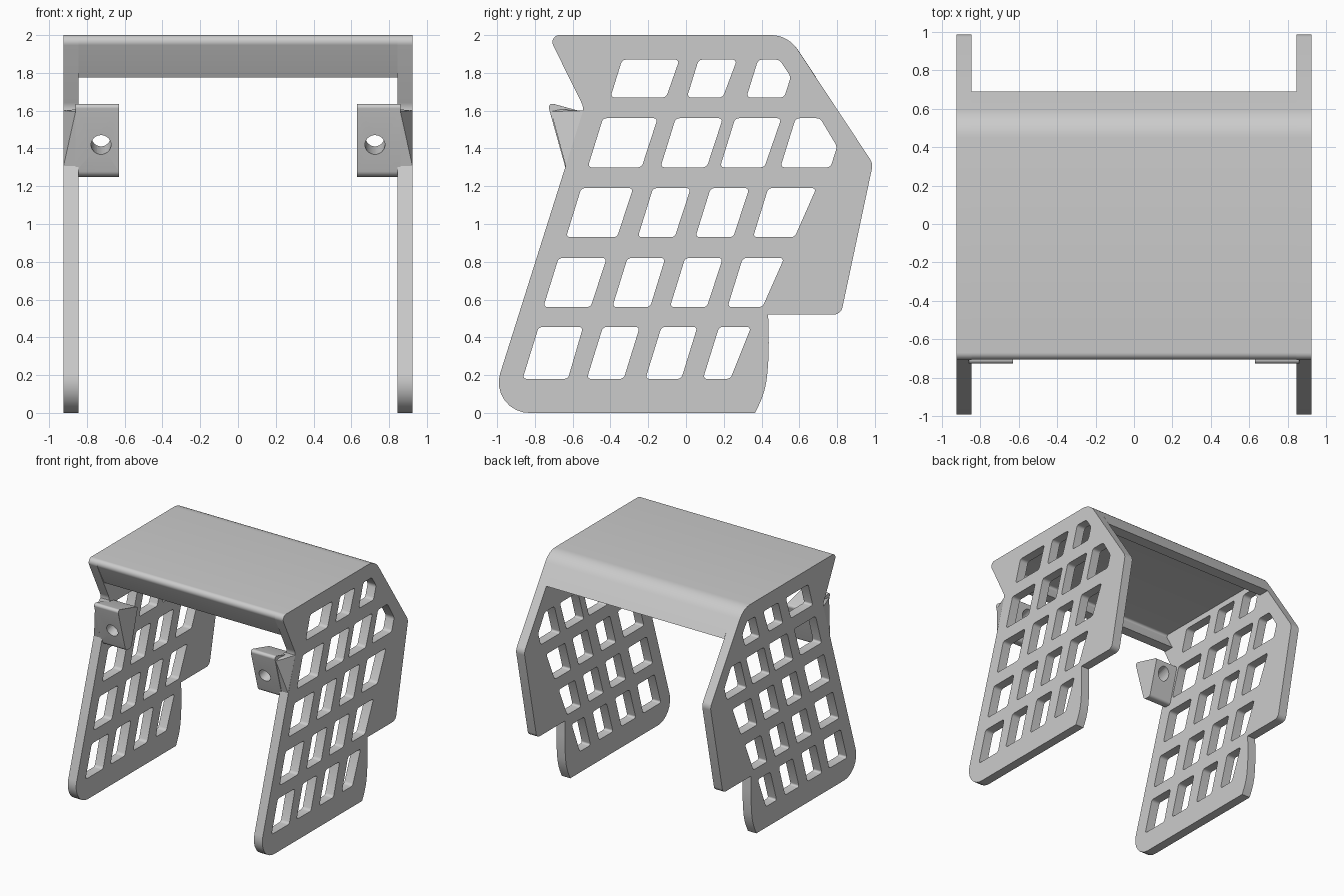
import bpy, bmesh, math
from mathutils import Vector

cube = bpy.data.objects.get("Cube")
if cube:
    bpy.data.objects.remove(cube, do_unlink=True)

grey = bpy.data.materials.new("light_grey")
grey.use_nodes = True
GREY = (0.6, 0.6, 0.6, 1)
grey.diffuse_color = GREY
grey.node_tree.nodes["Principled BSDF"].inputs["Base Color"].default_value = GREY


def rounded(corners, steps=8):
    """Round each (y, z, tangent length) corner with a circular arc."""
    out = []
    for i, (y, z, t) in enumerate(corners):
        c = Vector((y, z))
        if t == 0:
            out.append(c)
            continue
        a = (Vector(corners[i - 1][:2]) - c).normalized()
        b = (Vector(corners[(i + 1) % len(corners)][:2]) - c).normalized()
        w = math.sin(a.angle(b) / 2)
        for k in range(steps + 1):
            s = k / steps
            f, g, h = (1 - s) ** 2, 2 * s * (1 - s) * w, s * s
            out.append((f * (c + a * t) + g * c + h * (c + b * t)) / (f + g + h))
    return out


def finish(obj):
    bpy.ops.object.select_all(action='DESELECT')
    obj.select_set(True)
    bpy.context.view_layer.objects.active = obj
    bpy.ops.object.shade_smooth_by_angle(angle=math.radians(30))


def extrude_profile(name, loops, x, half):
    """Filled side profile (first loop outside, others holes) extruded along x."""
    curve = bpy.data.curves.new(name, 'CURVE')
    curve.dimensions = '2D'
    curve.fill_mode = 'BOTH'
    curve.extrude = half
    for loop in loops:
        sp = curve.splines.new('POLY')
        sp.points.add(len(loop) - 1)
        for p, v in zip(sp.points, loop):
            p.co = (v[0], v[1], 0, 1)
        sp.use_cyclic_u = True
    obj = bpy.data.objects.new(name, curve)
    bpy.context.collection.objects.link(obj)
    obj.location.x = x
    obj.rotation_euler = (math.pi / 2, 0, math.pi / 2)
    bpy.ops.object.select_all(action='DESELECT')
    obj.select_set(True)
    bpy.context.view_layer.objects.active = obj
    bpy.ops.object.convert(target='MESH')
    obj = bpy.context.object
    bm = bmesh.new()
    bm.from_mesh(obj.data)
    bmesh.ops.remove_doubles(bm, verts=bm.verts, dist=0.0005)
    bmesh.ops.recalc_face_normals(bm, faces=bm.faces)
    bm.to_mesh(obj.data)
    bm.free()
    obj.data.materials.clear()
    obj.data.materials.append(grey)
    finish(obj)
    return obj


# Side panel outline
outline = rounded([
    (-0.73, 2, 0.06), (0.54, 2, 0.09), (0.99, 1.32, 0.03), (0.82, 0.52, 0.04),
    (0.435, 0.52, 0), (0.44, 0.3, 0.1), (0.42, 0.11, 0.08), (0.365, 0, 0),
    (-1.05, 0, 0.22), (-0.54, 1.615, 0.03)])

# Slanted window rows: bottom z, top z, then (bottom left, bottom right, top right)
LEAN = 0.31
rows = [
    (0.18, 0.455, [(-0.865, -0.625, -0.545), (-0.525, -0.33, -0.245),
                   (-0.215, -0.025, 0.06), (0.09, 0.235, 0.345)]),
    (0.56, 0.82, [(-0.755, -0.505, -0.42), (-0.39, -0.19, -0.11),
                  (-0.085, 0.11, 0.195), (0.22, 0.405, 0.52)]),
    (0.93, 1.19, [(-0.635, -0.365, -0.28), (-0.255, -0.06, 0.025),
                  (0.05, 0.25, 0.335), (0.355, 0.575, 0.69)]),
    (1.3, 1.56, [(-0.52, -0.235, -0.15), (-0.135, 0.11, 0.195),
                 (0.18, 0.415, 0.505), (0.5, 0.765, 0.71)]),
    (1.67, 1.87, [(-0.4, -0.105, -0.035), (0.005, 0.195, 0.27),
                  (0.32, 0.52, 0.495)]),
]
# Extra corner on windows that follow the rear slope
rear_corner = {0.765: (0.8, 1.41), 0.52: (0.555, 1.78)}
windows = []
for z0, z1, cells in rows:
    for left, right, top in cells:
        pts = [(left, z0, 0.02), (right, z0, 0.02)]
        if right in rear_corner:
            pts.append((*rear_corner[right], 0.02))
        pts += [(top, z1, 0.02), (left + LEAN * (z1 - z0), z1, 0.02)]
        windows.append(rounded(pts, 4))

# Roof shell with sloped front and rear lips
roof = rounded([
    (-0.61, 1.775, 0), (-0.73, 2, 0.06), (0.54, 2, 0.09), (0.69, 1.775, 0),
    (0.59, 1.775, 0), (0.5, 1.92, 0.05), (-0.6, 1.92, 0.03), (-0.52, 1.775, 0)])
extrude_profile("roof", [roof], 0, 0.845)

lug_shape = rounded([
    (-0.735, 1.645, 0.035), (-0.46, 1.57, 0.02), (-0.55, 1.25, 0.02), (-0.625, 1.25, 0.03)])

for side, label in ((1, "left"), (-1, "right")):
    extrude_profile(label + "_side_panel", [outline] + windows, side * 0.885, 0.04)

    # Mounting lug with a tilted bolt hole
    lug = extrude_profile(label + "_mounting_lug", [lug_shape], side * 0.745, 0.115)
    bev = lug.modifiers.new("soft_edges", 'BEVEL')
    bev.width = 0.015
    bev.segments = 3
    bev.angle_limit = math.radians(40)
    bpy.ops.mesh.primitive_cylinder_add(
        vertices=32, radius=0.053, depth=0.8, location=(side * 0.725, -0.67, 1.42),
        rotation=(math.pi / 2 + 0.27, 0, 0))
    cutter = bpy.context.object
    cutter.name = "bolt_hole_cutter"
    cutter.hide_render = True
    cut = lug.modifiers.new("bolt_hole", 'BOOLEAN')
    cut.object = cutter
    cut.solver = 'EXACT'
    bpy.context.view_layer.objects.active = lug
    for m in ("soft_edges", "bolt_hole"):
        bpy.ops.object.modifier_apply(modifier=m)
    bpy.data.objects.remove(cutter, do_unlink=True)
    lug.data.materials.clear()
    lug.data.materials.append(grey)
    finish(lug)

    # Gusset blending the lug into the panel's outer edge
    bm = bmesh.new()
    for x, y, z in ((0.83, -0.715, 1.61), (0.86, -0.715, 1.595), (0.925, -0.635, 1.3),
                    (0.925, -0.545, 1.6), (0.83, -0.545, 1.6), (0.83, -0.635, 1.3)):
        bm.verts.new((side * x, y, z))
    bmesh.ops.convex_hull(bm, input=bm.verts)
    bmesh.ops.recalc_face_normals(bm, faces=bm.faces)
    mesh = bpy.data.meshes.new(label + "_gusset")
    bm.to_mesh(mesh)
    bm.free()
    mesh.materials.append(grey)
    bpy.context.collection.objects.link(bpy.data.objects.new(label + "_gusset", mesh))
